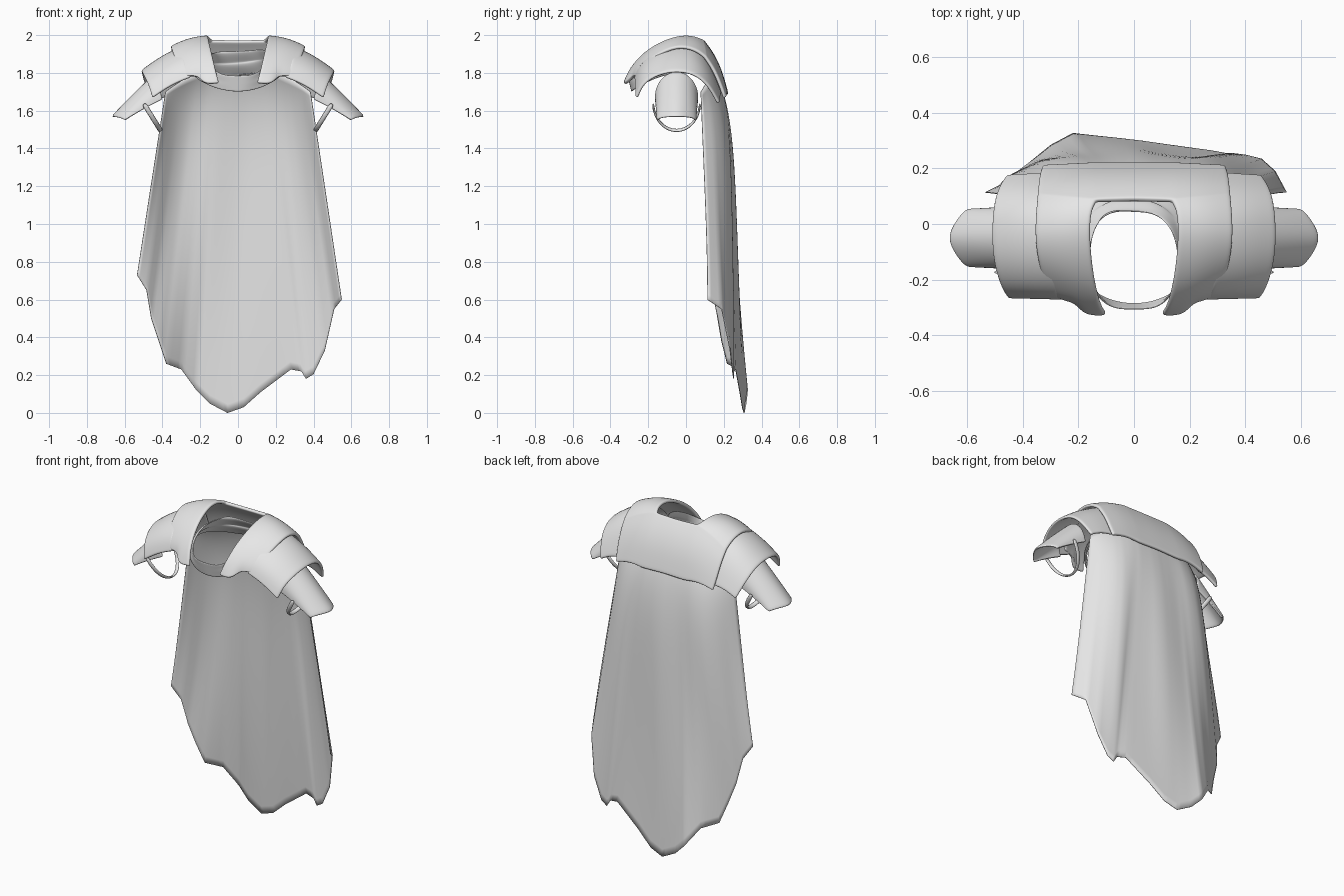
import bpy, bmesh, math
from mathutils import Vector

if "Cube" in bpy.data.objects:
    bpy.data.objects.remove(bpy.data.objects["Cube"])

GREY = (0.8, 0.8, 0.8, 1)
mat = bpy.data.materials.new("light grey")
mat.use_nodes = True
mat.diffuse_color = GREY
mat.node_tree.nodes["Principled BSDF"].inputs["Base Color"].default_value = GREY


def loft(name, grids, thickness, mirror=True, levels=2, closed=False):
    """Skin one or more grids of points into a single sheet with thickness."""
    bm = bmesh.new()
    for rows in grids:
        vs = [[bm.verts.new(p) for p in row] for row in rows]
        for a, b in zip(vs, vs[1:]):
            for i in range(len(a) - (0 if closed else 1)):
                j = (i + 1) % len(a)
                bm.faces.new((a[i], a[j], b[j], b[i]))
    bmesh.ops.remove_doubles(bm, verts=bm.verts, dist=0.0005)
    bmesh.ops.recalc_face_normals(bm, faces=bm.faces)
    bm.normal_update()
    if sum(f.normal.z * f.calc_area() for f in bm.faces) < 0:
        bmesh.ops.reverse_faces(bm, faces=bm.faces)
    me = bpy.data.meshes.new(name)
    bm.to_mesh(me)
    bm.free()
    me.shade_smooth()
    me.materials.append(mat)
    ob = bpy.data.objects.new(name, me)
    bpy.context.collection.objects.link(ob)
    if mirror:
        m = ob.modifiers.new("mirror", 'MIRROR')
        m.use_clip = True
    s = ob.modifiers.new("thickness", 'SOLIDIFY')
    s.thickness = thickness
    s.offset = -1
    if levels:
        d = ob.modifiers.new("rounding", 'SUBSURF')
        d.levels = d.render_levels = levels
    return ob


def span(a, b, bulge=0.0):
    """Row of points from a to b, bowed upward, close together at the ends."""
    a, b = Vector(a), Vector(b)
    return [a.lerp(b, t) + Vector((0, 0, bulge * math.sin(math.pi * t)))
            for t in (0, .1, .3, .5, .7, .9, 1)]


def tighten(rows):
    """Add a row just inside each end, so that the corners stay crisp."""
    def near(a, b):
        return [Vector(p).lerp(Vector(q), .15) for p, q in zip(a, b)]
    return [rows[0], near(rows[0], rows[1])] + rows[1:-1] + [near(rows[-1], rows[-2]), rows[-1]]


def plate(name, inner, outer, thickness, bulge):
    loft(name, [tighten([span(a, b, bulge) for a, b in zip(inner, outer)])], thickness)


# Yoke: a strap over each shoulder joined by a back panel
neck_edge = [(.10, -.33, 1.75), (.12, -.305, 1.82), (.14, -.23, 1.91), (.155, -.12, 1.975),
             (.16, -.02, 2.003), (.155, .05, 1.995), (.135, .09, 1.978)]
arm_edge = [(.30, -.26, 1.785), (.315, -.24, 1.825), (.34, -.17, 1.89), (.355, -.1, 1.93),
            (.36, -.02, 1.948), (.355, .06, 1.925), (.35, .11, 1.885)]
back_mid = [(0, .095, 1.975), (0, .145, 1.91), (0, .19, 1.82), (0, .225, 1.69)]
back_join = [neck_edge[-1], (.14, .145, 1.905), (.14, .19, 1.815), (.14, .225, 1.685)]
back_arm = [arm_edge[-1], (.345, .155, 1.82), (.34, .19, 1.74), (.33, .215, 1.67)]
straps = [span(a, b, .014) for a, b in zip(neck_edge, arm_edge)]
# the inner part of each strap hangs lower at the front
for i, shift in ((1, (0, -.01, -.01)), (2, (.02, -.022, -.028)), (3, (.012, .008, 0))):
    straps[0][i] += Vector(shift)
loft("yoke", [tighten(straps),
              tighten([span(a, b, .014) for a, b in zip(back_join, back_arm)]),
              tighten([[Vector(a).lerp(Vector(b), t) for t in (0, .5, 1)]
                       for a, b in zip(back_mid, back_join)])], .02)

# Shoulder plates: arched, tucked under the yoke
plate("shoulder_plates",
      [(.25, -.275, 1.78), (.28, -.245, 1.85), (.29, -.16, 1.92), (.29, -.05, 1.95),
       (.29, .05, 1.94), (.30, .13, 1.845), (.31, .19, 1.69)],
      [(.455, -.27, 1.67), (.48, -.235, 1.75), (.508, -.15, 1.80), (.517, -.05, 1.818),
       (.512, .05, 1.80), (.497, .125, 1.74), (.46, .18, 1.64)], .018, .012)


# Upper arm guards: narrow arches ending in a rounded point
def arch(half):
    return half + [(x, -.1 - y, z) for x, y, z in half[-2::-1]]


plate("arm_guards",
      arch([(.40, -.165, 1.66), (.415, -.165, 1.72), (.425, -.125, 1.79), (.43, -.05, 1.82)]),
      arch([(.60, -.155, 1.55), (.615, -.15, 1.56), (.645, -.115, 1.57), (.68, -.05, 1.573)]),
      .014, .004)

# Arm straps: half loops hanging inward from the guards
center, drop, width = Vector((.50, -.05, 1.64)), Vector((-.087, 0, -.14)), Vector((.024, 0, -.014))
path = [center + drop * math.sin(a) + Vector((0, .118 * math.cos(a), 0))
        for a in (math.pi * i / 14 for i in range(15))]
loft("arm_straps", [[[p - width / 2 for p in path], [p + width / 2 for p in path]]], .013, levels=1)

# Cowl: folded cloth ring round the neck, sagging at the front
rings = []
for k in range(9):
    t = k / 8
    ring = []
    for i in range(48):
        a = 2 * math.pi * i / 48
        c, s = math.cos(a), math.sin(a)
        fold = .012 * math.sin(t * 13 + s * 2) * (.5 - .5 * c)
        square = math.copysign(abs(s) ** .6, s)
        top = Vector((.16 * square, -.13 - .18 * c, 1.85 - .065 * c + .04 * s * s))
        low = Vector((.24 * s, -.08 - .21 * c, 1.74 - .04 * c + .06 * s * s))
        ring.append(top.lerp(low, t) + Vector((0, -fold, fold)))
    rings.append(ring)
loft("neck_cowl", [rings], .006, mirror=False, levels=1, closed=True)

# Cape: columns fanning from the shoulders to a ragged, lopsided hem
hem = [(-.535, .115, .73), (-.485, .14, .65), (-.46, .17, .50), (-.42, .19, .38),
       (-.38, .22, .26), (-.30, .285, .23), (-.22, .328, .12), (-.15, .32, .05),
       (-.055, .31, 0), (.03, .30, .03), (.12, .287, .11), (.28, .265, .23),
       (.335, .255, .22), (.36, .255, .18), (.40, .25, .205), (.46, .235, .33),
       (.51, .19, .55), (.55, .115, .60)]
STEPS, ROWS = 4, 40
last = (len(hem) - 1) * STEPS
columns = []
for i in range(last + 1):
    k = min(i // STEPS, len(hem) - 2)
    end = Vector(hem[k]).lerp(Vector(hem[k + 1]), i / STEPS - k)
    u = i / last * 2 - 1
    side = u ** 4
    column = []
    for r in range(ROWS + 1):
        v = r / ROWS
        # the back falls steeply from the shoulders, then hangs straight
        middle = .13 + .122 * (1 - math.exp(-9 * v))
        y = middle * (1 - side) + (.08 + .035 * v) * side
        p = Vector((.385 * u, y, 1.85 - .15 * u * u)).lerp(end, v)
        p.y = y + (end.y - y) * v * v
        # soft folds radiating from the shoulders
        p.y += .008 * math.sin(math.pi * v) * (1 - side) * math.sin(u * 10 + 1 + v)
        column.append(p)
    columns.append(column)
loft("cape", [columns], .004, mirror=False, levels=0)
